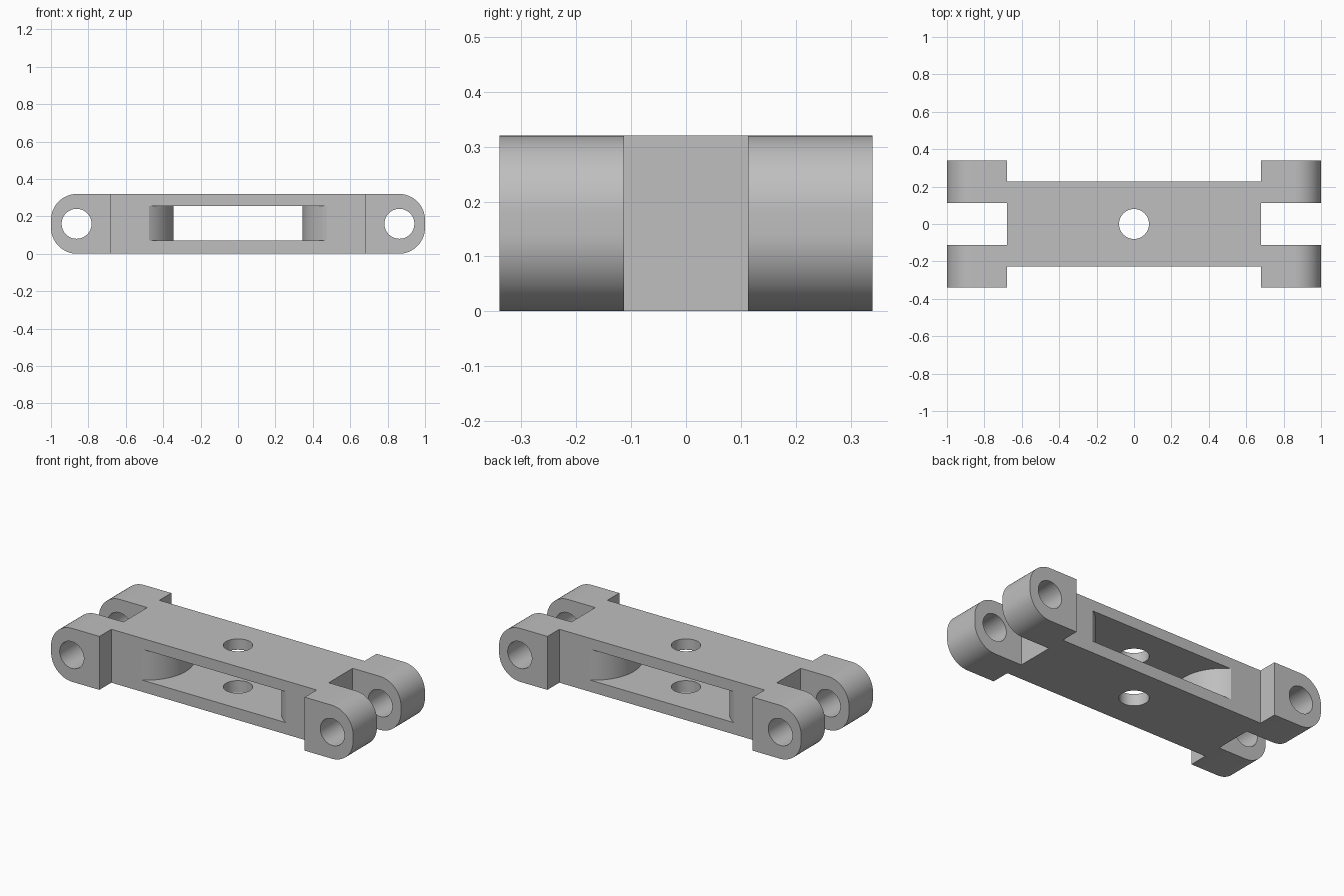
import bpy, bmesh, math
from mathutils import Vector

cube = bpy.data.objects.get("Cube")
if cube:
    bpy.data.objects.remove(cube, do_unlink=True)

HEIGHT = 0.32
MID = HEIGHT / 2
ARM_END = 0.68          # where the bar meets the hinge lugs
BAR_Y, SLOT_Y, LUG_Y = 0.227, 0.113, 0.34
HOLE_R = 0.08
HINGE_X = 0.863


def prism(name, points, offset):
    """Extrude a closed outline of 3D points along the offset vector."""
    bm = bmesh.new()
    face = bm.faces.new([bm.verts.new(p) for p in points])
    ext = bmesh.ops.extrude_face_region(bm, geom=[face])
    moved = [g for g in ext["geom"] if isinstance(g, bmesh.types.BMVert)]
    bmesh.ops.translate(bm, verts=moved, vec=Vector(offset))
    bmesh.ops.recalc_face_normals(bm, faces=bm.faces)
    mesh = bpy.data.meshes.new(name)
    bm.to_mesh(mesh)
    bm.free()
    obj = bpy.data.objects.new(name, mesh)
    bpy.context.collection.objects.link(obj)
    return obj


def arc(cx, cy, r, start, end, steps):
    """Points on an arc, angles in radians."""
    angles = [start + (end - start) * i / steps for i in range(steps + 1)]
    return [(cx + r * math.cos(a), cy + r * math.sin(a)) for a in angles]


def circle(cx, cy, r):
    return arc(cx, cy, r, 0, math.tau, 64)[:-1]


# Plan outline of the bar with a forked pair of lugs at each end
quarter = [(ARM_END, 0), (ARM_END, SLOT_Y), (1, SLOT_Y), (1, LUG_Y),
           (ARM_END, LUG_Y), (ARM_END, BAR_Y)]
half = quarter[1:] + [(-x, y) for x, y in reversed(quarter[1:])]
plan = half + [(-x, -y) for x, y in half]
link = prism("hinge_link", [(x, y, 0) for x, y in plan], (0, 0, HEIGHT))

# Side outline that rounds the lug ends
R = 0.14
q = math.pi / 2
side = []
for i, (sx, cz) in enumerate([(1, HEIGHT - R), (-1, HEIGHT - R), (-1, R), (1, R)]):
    side += arc(sx * (1 - R), cz, R, i * q, (i + 1) * q, 16)
rounder = prism("end_rounder", [(x, -0.5, z) for x, z in side], (0, 1, 0))

# Hinge pin holes and central bolt hole
pins = [prism("pin_hole_cutter", [(x, -0.5, z) for x, z in circle(s * HINGE_X, MID, HOLE_R)],
              (0, 1, 0)) for s in (-1, 1)]
bolt = prism("bolt_hole_cutter", [(x, y, -0.1) for x, y in circle(0, 0, HOLE_R)],
             (0, 0, 0.6))

# Window through the bar, its ends bulging inwards
TIP, MOUTH = 0.345, 0.476
sag = MOUTH - TIP
nose_r = (BAR_Y ** 2 + sag ** 2) / (2 * sag)
spread = math.asin(BAR_Y / nose_r)
nose = arc(TIP + nose_r, 0, nose_r, math.pi - spread, math.pi + spread, 40)
right_end = [(MOUTH, 0.3)] + nose + [(MOUTH, -0.3)]
window_plan = right_end + [(-x, -y) for x, y in right_end]
window = prism("window_cutter", [(x, y, 0.07) for x, y in window_plan], (0, 0, 0.185))

# Cut the link and keep the result
cutters = [rounder, window, bolt] + pins
for c in cutters:
    c.hide_render = True
    mod = link.modifiers.new(c.name, 'BOOLEAN')
    mod.operation = 'INTERSECT' if c is rounder else 'DIFFERENCE'
    mod.solver = 'EXACT'
    mod.object = c
bpy.context.view_layer.update()
dg = bpy.context.evaluated_depsgraph_get()
result = bpy.data.meshes.new_from_object(link.evaluated_get(dg))
link.modifiers.clear()
link.data = result
for c in cutters:
    bpy.data.objects.remove(c, do_unlink=True)

# Plain grey finish
grey = bpy.data.materials.new("plain_grey")
grey.use_nodes = True
colour = (0.52, 0.52, 0.52, 1)
grey.diffuse_color = colour
grey.node_tree.nodes["Principled BSDF"].inputs["Base Color"].default_value = colour
link.data.materials.clear()
link.data.materials.append(grey)

bpy.ops.object.select_all(action='DESELECT')
link.select_set(True)
bpy.context.view_layer.objects.active = link
bpy.ops.object.shade_smooth_by_angle(angle=math.radians(25))
